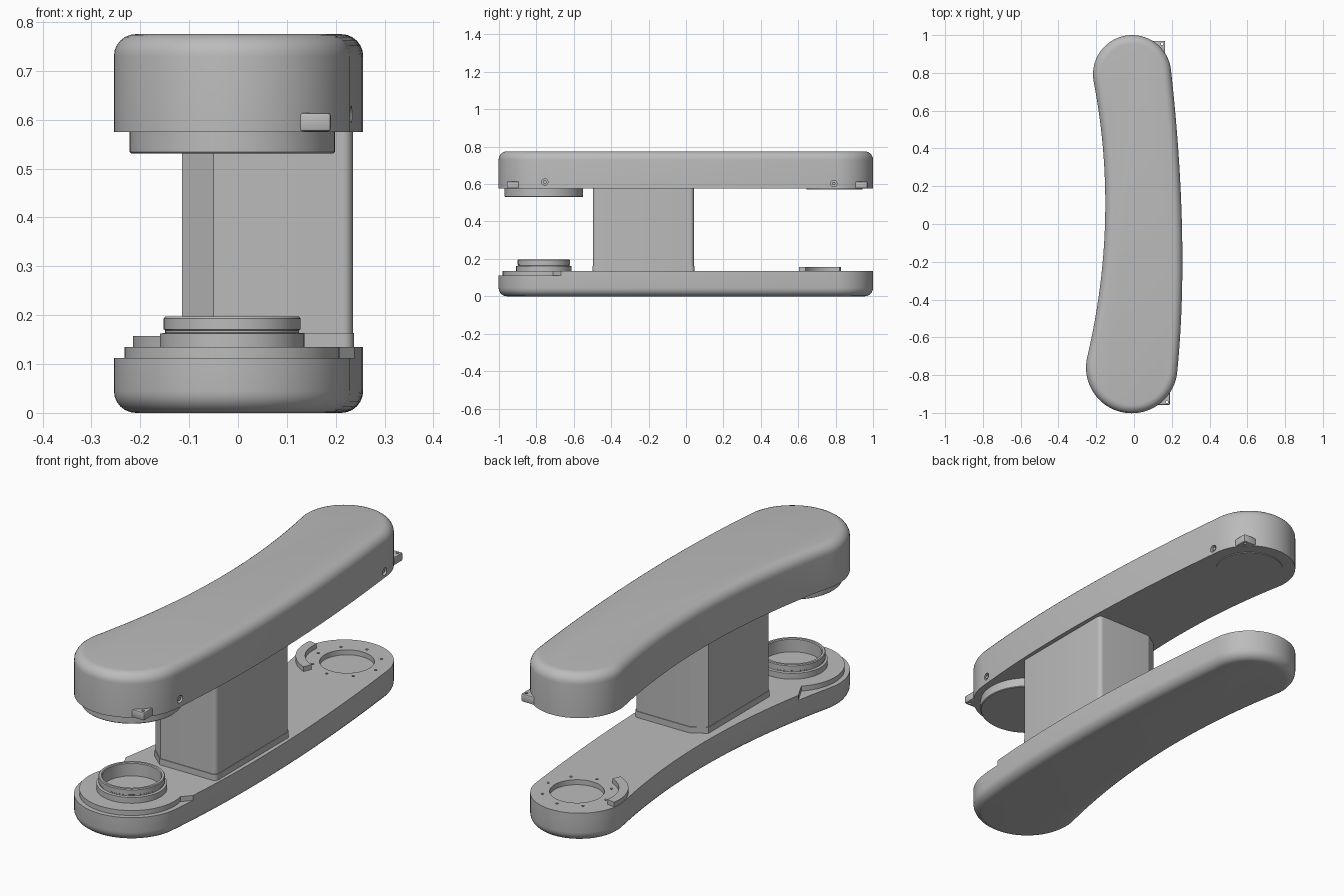
import bpy, bmesh, math
from mathutils import Matrix, Vector

cube = bpy.data.objects.get("Cube")
if cube:
    bpy.data.objects.remove(cube, do_unlink=True)

GREY = bpy.data.materials.new("matte grey")
GREY.use_nodes = True
GREY.diffuse_color = (0.5, 0.5, 0.5, 1)
GREY.node_tree.nodes["Principled BSDF"].inputs["Base Color"].default_value = (0.5, 0.5, 0.5, 1)

FRONT, FRONT_R = Vector((-0.012, -0.76)), 0.242
BACK, BACK_R = Vector((-0.01, 0.793)), 0.207


def finish(bm, name):
    bmesh.ops.recalc_face_normals(bm, faces=bm.faces)
    mesh = bpy.data.meshes.new(name)
    bm.to_mesh(mesh)
    bm.free()
    mesh.materials.append(GREY)
    obj = bpy.data.objects.new(name, mesh)
    bpy.context.collection.objects.link(obj)
    return obj


def activate(obj):
    bpy.ops.object.select_all(action="DESELECT")
    obj.select_set(True)
    bpy.context.view_layer.objects.active = obj


def smooth(obj):
    activate(obj)
    bpy.ops.object.shade_smooth_by_angle(angle=math.radians(30))


def arc(centre, radius, start, end, steps):
    angles = [math.radians(start + (end - start) * i / steps) for i in range(steps + 1)]
    return [centre + radius * Vector((math.cos(a), math.sin(a))) for a in angles]


def curve(a, control, b, steps=24):
    ts = [i / steps for i in range(1, steps)]
    return [a * (1 - t) ** 2 + control * 2 * t * (1 - t) + b * t * t for t in ts]


def prism(name, plan, z0, z1, bevel=0, bevel_z=None, segments=6):
    """Extrude a plan outline, rounding the rim at height bevel_z (all edges if None)."""
    bm = bmesh.new()
    face = bm.faces.new([bm.verts.new((p[0], p[1], z0)) for p in plan])
    top = bmesh.ops.extrude_face_region(bm, geom=[face])["geom"]
    bmesh.ops.translate(bm, vec=(0, 0, z1 - z0),
                        verts=[v for v in top if isinstance(v, bmesh.types.BMVert)])
    if bevel:
        rim = [e for e in bm.edges if bevel_z is None
               or all(abs(v.co.z - bevel_z) < 1e-5 for v in e.verts)]
        bmesh.ops.bevel(bm, geom=rim, offset=bevel, segments=segments,
                        profile=0.5, affect="EDGES")
    return finish(bm, name)


def lathe(name, centre, profile, steps=64):
    """Spin a closed (radius, height) profile about a vertical axis."""
    bm = bmesh.new()
    verts = [bm.verts.new((r, 0, z)) for r, z in profile]
    edges = [bm.edges.new((a, b)) for a, b in zip(verts, verts[1:] + verts[:1])]
    bmesh.ops.spin(bm, geom=verts + edges, cent=(0, 0, 0), axis=(0, 0, 1),
                   angle=math.tau, steps=steps, use_duplicate=False)
    bmesh.ops.remove_doubles(bm, verts=bm.verts, dist=1e-5)
    bmesh.ops.translate(bm, verts=bm.verts, vec=(centre.x, centre.y, 0))
    return finish(bm, name)


def cut(target, cylinders):
    """Drill cylinders given as (centre, radius, depth, along_x)."""
    bm = bmesh.new()
    for centre, radius, depth, along_x in cylinders:
        matrix = Matrix.Translation(centre)
        if along_x:
            matrix = matrix @ Matrix.Rotation(math.pi / 2, 4, "Y")
        bmesh.ops.create_cone(bm, cap_ends=True, segments=48 if radius > 0.05 else 16,
                              radius1=radius, radius2=radius, depth=depth, matrix=matrix)
    cutter = finish(bm, "drill_cutter")
    cutter.hide_render = True
    activate(target)
    mod = target.modifiers.new("holes", "BOOLEAN")
    mod.operation, mod.solver, mod.object = "DIFFERENCE", "EXACT", cutter
    bpy.ops.object.modifier_apply(modifier=mod.name)
    bpy.data.objects.remove(cutter, do_unlink=True)


# Curved bean outline shared by the two arms
front_cap = arc(FRONT, FRONT_R, 167, 354, 40)
back_cap = arc(BACK, BACK_R, 6, 191, 40)
outer_side = curve(front_cap[-1], Vector((0.297, -0.1)), back_cap[0])
inner_side = curve(back_cap[-1], Vector((-0.075, 0.03)), front_cap[0])
outline = front_cap + outer_side + back_cap + inner_side

# Lower arm with a rounded underside
smooth(prism("lower_arm", outline, 0, 0.112, 0.045, 0))

# Raised deck: follows the arm, stepping in to a disc at the front
deck_edge = ([p for p in outer_side if p.y > -0.71] + back_cap
             + [p for p in inner_side if p.y > -0.56])
deck_plan = deck_edge + arc(FRONT, 0.22, 135, 373, 48)
deck = prism("lower_deck", deck_plan, 0.1, 0.135)
socket = Vector((0.005, 0.79))
cut(deck, [((socket.x, socket.y, 0.13), 0.115, 0.05, False)]
    + [((p.x, p.y, 0.135), 0.006, 0.03, False) for p in arc(socket, 0.147, 0, 315, 7)])
smooth(deck)

# Curved stop beside the rear socket
stop = arc(BACK, 0.205, 170, 248, 20) + arc(BACK, 0.165, 248, 170, 20)
smooth(prism("rear_stop", stop, 0.13, 0.157))

# Hollow collar on the front disc
smooth(lathe("front_collar", FRONT, [
    (0.148, 0.13), (0.148, 0.162), (0.137, 0.164), (0.137, 0.169), (0.14, 0.171),
    (0.14, 0.193), (0.137, 0.197), (0.127, 0.197), (0.124, 0.193), (0.124, 0.13)]))

# Column with a chamfered inner side and rounded outer corners
corner = 0.02
column_plan = ([(-0.05, -0.497), ]
               + [tuple(p) for p in arc(Vector((0.235 - corner, -0.497 + corner)), corner, 270, 360, 6)]
               + [tuple(p) for p in arc(Vector((0.235 - corner, 0.042 - corner)), corner, 0, 90, 6)]
               + [(-0.05, 0.042), (-0.115, 0.0), (-0.115, -0.44)])
smooth(prism("column", column_plan, 0.13, 0.58))
middle = Vector((0.06, -0.2275))
flange_plan = [middle + (Vector(p) - middle) * 1.012 for p in column_plan]
smooth(prism("column_flange", flange_plan, 0.13, 0.163))

# Upper arm with a rounded top and two side screw holes
upper = prism("upper_arm", outline, 0.575, 0.775, 0.045, 0.775)
screws = [(0.232, -0.755, 0.611), (0.197, 0.79, 0.603)]
cut(upper, [(s, 0.017, 0.05, True) for s in screws])
smooth(upper)
for label, (x, y, z) in zip(("front", "rear"), screws):
    bm = bmesh.new()
    bmesh.ops.create_cone(bm, cap_ends=True, segments=16, radius1=0.009, radius2=0.009, depth=0.025,
                          matrix=Matrix.Translation((x - 0.016, y, z)) @ Matrix.Rotation(math.pi / 2, 4, "Y"))
    smooth(finish(bm, label + "_screw"))

# Discs under the upper arm
smooth(lathe("front_head_disc", FRONT, [
    (0, 0.58), (0.21, 0.58), (0.21, 0.534), (0.207, 0.531), (0, 0.531)]))
smooth(lathe("rear_cover_disc", BACK, [
    (0, 0.58), (0.15, 0.58), (0.15, 0.572), (0, 0.572)]))

# Small drilled lugs at both ends of the upper arm
for label, x, y, side in (("front", 0.19, -0.958, -1), ("rear", 0.165, 0.97, 1)):
    plan = [(x - 0.066, y), (x, y), (x, y - side * 0.066), (x - 0.066, y - side * 0.1)]
    lug = prism(label + "_lug", plan, 0.576, 0.614, 0.006, None, 2)
    cut(lug, [((x - 0.016, y - side * 0.016, 0.6), 0.007, 0.1, False)])
    smooth(lug)
